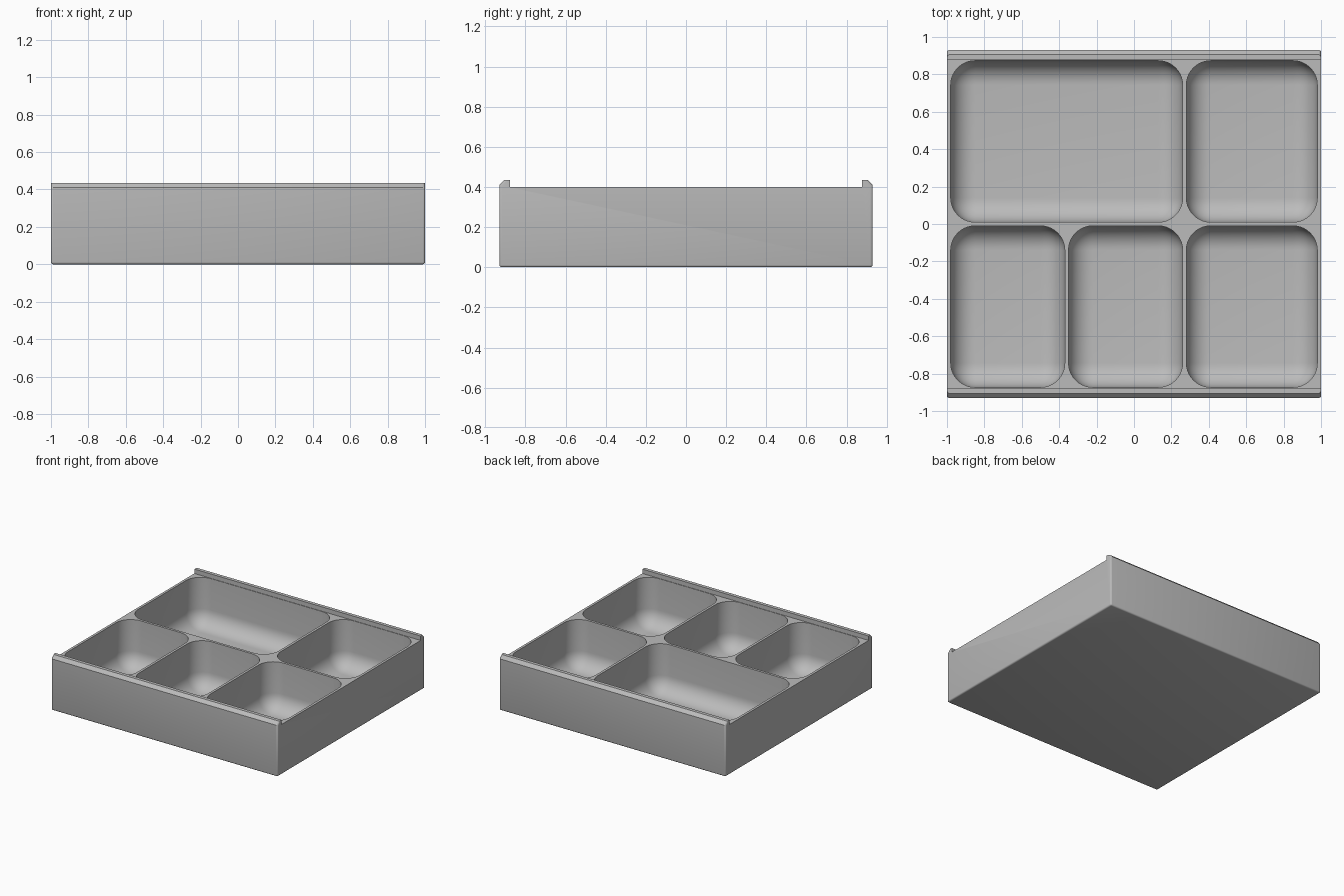
import bpy, bmesh, math

old = bpy.data.objects.get("Cube")
if old:
    bpy.data.objects.remove(old, do_unlink=True)

W, D, H = 1.0, 0.93, 0.40      # half width, half depth, deck height
FLOOR, RADIUS = 0.02, 0.13     # pocket floor height and fillet

grey = bpy.data.materials.new("light_grey")
grey.use_nodes = True
grey.diffuse_color = (0.5, 0.5, 0.5, 1)
grey.node_tree.nodes["Principled BSDF"].inputs["Base Color"].default_value = (0.5, 0.5, 0.5, 1)


def finish(bm, name):
    bmesh.ops.recalc_face_normals(bm, faces=bm.faces)
    mesh = bpy.data.meshes.new(name)
    bm.to_mesh(mesh)
    bm.free()
    mesh.materials.append(grey)
    ob = bpy.data.objects.new(name, mesh)
    bpy.context.collection.objects.link(ob)
    return ob


def tray_block():
    # Side profile with a chamfered rail along the front and back
    half = [(D, 0), (D, 0.41), (0.905, 0.435), (0.877, 0.435), (0.877, H)]
    profile = half + [(-y, z) for y, z in reversed(half)]
    bm = bmesh.new()
    face = bm.faces.new([bm.verts.new((-W, y, z)) for y, z in profile])
    out = bmesh.ops.extrude_face_region(bm, geom=[face])
    moved = [g for g in out["geom"] if isinstance(g, bmesh.types.BMVert)]
    bmesh.ops.translate(bm, verts=moved, vec=(2 * W, 0, 0))
    # Soften the bottom rim and the outer corners
    edges = []
    for e in bm.edges:
        a, b = (v.co for v in e.verts)
        bottom = max(a.z, b.z) < 0.001
        corner = abs(a.x - b.x) < 0.001 and min(abs(a.y), abs(b.y)) > 0.9
        if bottom or corner:
            edges.append(e)
    bmesh.ops.bevel(bm, geom=edges, offset=0.012, segments=3, profile=0.5, affect="EDGES")
    return finish(bm, "organiser_tray")


def pocket_cutter(x0, x1, y0, y1):
    # Tall rounded box; its upper part stands clear of the deck
    top = 0.8
    bm = bmesh.new()
    bmesh.ops.create_cube(bm, size=1)
    for v in bm.verts:
        v.co = (x0 if v.co.x < 0 else x1, y0 if v.co.y < 0 else y1, FLOOR if v.co.z < 0 else top)
    edges = [e for e in bm.edges if min(v.co.z for v in e.verts) < top - 0.01]
    bmesh.ops.bevel(bm, geom=edges, offset=RADIUS, segments=10, profile=0.5, affect="EDGES")
    ob = finish(bm, "pocket_cutter")
    ob.hide_render = True
    return ob


tray = tray_block()
back, front = (0.01, 0.873), (-0.873, -0.01)
pockets = [(-0.98, 0.26, back), (0.28, 0.98, back),
           (-0.98, -0.37, front), (-0.35, 0.26, front), (0.28, 0.98, front)]

# Carve the five compartments
for x0, x1, (y0, y1) in pockets:
    cutter = pocket_cutter(x0, x1, y0, y1)
    mod = tray.modifiers.new("pocket", "BOOLEAN")
    mod.operation = "DIFFERENCE"
    mod.solver = "EXACT"
    mod.object = cutter
    bpy.context.view_layer.objects.active = tray
    bpy.ops.object.modifier_apply(modifier=mod.name)
    bpy.data.objects.remove(cutter, do_unlink=True)

bpy.ops.object.select_all(action="DESELECT")
tray.select_set(True)
bpy.context.view_layer.objects.active = tray
bpy.ops.object.shade_smooth_by_angle(angle=math.radians(32))
